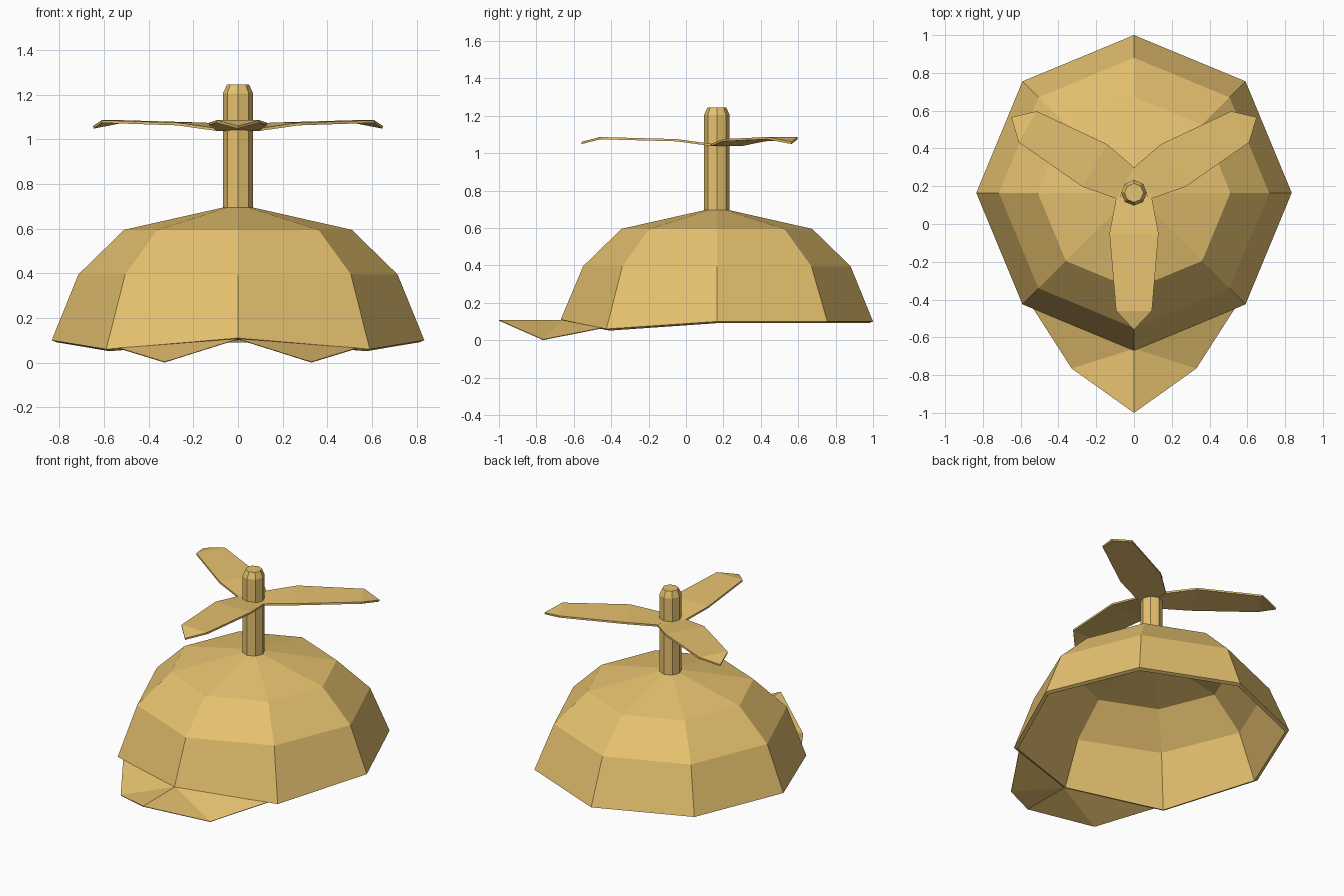
import bpy
from math import cos, sin, pi, radians

if "Cube" in bpy.data.objects:
    bpy.data.objects.remove(bpy.data.objects["Cube"])

CY = 0.165  # y of the crown's centre line

mat = bpy.data.materials.new("tan_fabric")
mat.diffuse_color = (0.80, 0.54, 0.16, 1)
mat.use_nodes = True
mat.node_tree.nodes["Principled BSDF"].inputs["Base Color"].default_value = mat.diffuse_color


def make(name, verts, faces, thickness=0.0):
    me = bpy.data.meshes.new(name)
    me.from_pydata(verts, [], faces)
    me.update()
    ob = bpy.data.objects.new(name, me)
    bpy.context.collection.objects.link(ob)
    me.materials.append(mat)
    if thickness:
        mod = ob.modifiers.new("thickness", 'SOLIDIFY')
        mod.thickness = thickness
        mod.offset = -1  # grow inwards / downwards
    return ob


def lathe(profile, n=8):
    """Stack of n-sided rings around the centre line, from (radius, z) pairs."""
    verts = [(r * cos(2 * pi * i / n), CY + r * sin(2 * pi * i / n), z)
             for r, z in profile for i in range(n)]
    faces = [(k * n + i, k * n + (i + 1) % n, (k + 1) * n + (i + 1) % n, (k + 1) * n + i)
             for k in range(len(profile) - 1) for i in range(n)]
    return verts, faces


# Cap crown: eight-panel dome, rim shaped at the front for the visor
verts, faces = lathe([(0.835, 0.10), (0.715, 0.395), (0.51, 0.595)])
for i, z in ((5, 0.06), (6, 0.11), (7, 0.06)):
    verts[i] = (*verts[i][:2], z)
verts.append((0, CY, 0.71))
faces += [(16 + i, 16 + (i + 1) % 8, 24) for i in range(8)]
make("cap_crown", verts, faces, 0.025)

# Visor: arched peak under the front panels, each half folded once
verts = [(0, -0.66, 0.108), (0, -1.0, 0.108)]
faces = []
for s in (-1, 1):
    a = len(verts)
    verts += [(s * 0.33, -0.765, 0.004), (s * 0.545, -0.43, 0.07)]
    half = [(0, 1, a), (0, a, a + 1)]
    faces += half if s > 0 else [f[::-1] for f in half]
make("visor", verts, faces, 0.004)

# Propeller post: octagonal with chamfered top
verts, faces = lathe([(0.068, 0.68), (0.068, 1.205), (0.05, 1.245)])
faces += [tuple(range(16, 24)), tuple(range(7, -1, -1))]
make("propeller_post", verts, faces)

# Propeller blades: (distance, half width, height) stations, three copies
stations = [(0.055, 0.095, 1.05), (0.24, 0.13, 1.075), (0.65, 0.095, 1.086)]
for k in range(3):
    ang = radians(-90 + 120 * k)

    def place(u, v, z):
        return (u * cos(ang) - v * sin(ang), 0.19 + u * sin(ang) + v * cos(ang), z)

    verts = [place(0, 0, 1.05)]
    for u, w, z in stations:
        verts += [place(u, -w, z), place(u, w, z)]
    verts.append(place(0.75, 0, 1.06))
    faces = [(0, 1, 2), (1, 3, 4, 2), (3, 5, 6, 4), (5, 7, 6)]
    make(f"propeller_blade_{k + 1}", verts, faces, 0.012)
